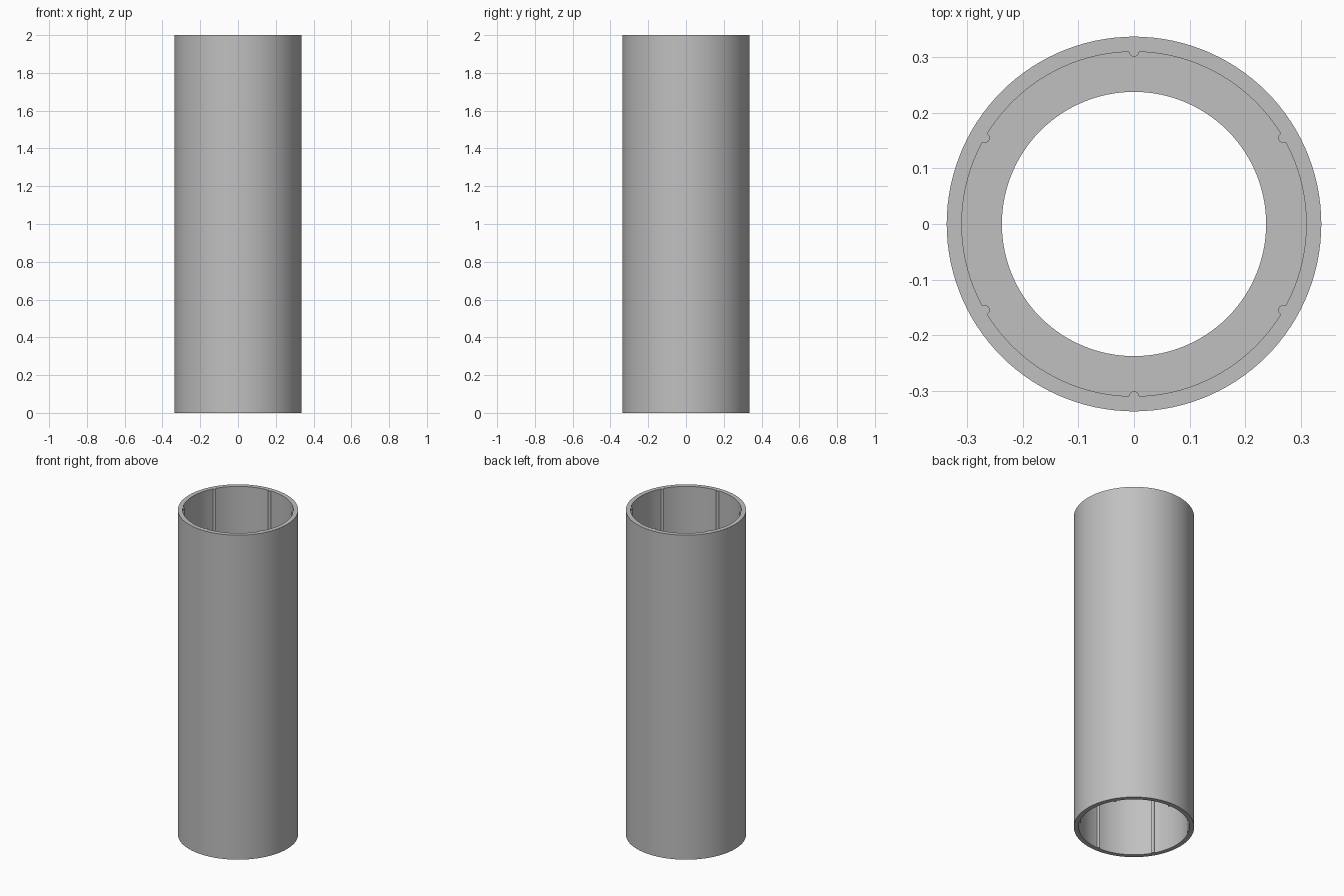
import bpy
import bmesh
from math import radians, sin, cos, sqrt

if "Cube" in bpy.data.objects:
    bpy.data.objects.remove(bpy.data.objects["Cube"], do_unlink=True)

HEIGHT, OUTER, INNER, BORE = 2.0, 0.336, 0.309, 0.237
RIB_HALF_ANGLE, RIB_DEPTH = 1.7, 0.009

grey = bpy.data.materials.new("plain grey")
grey.use_nodes = True
colour = (0.53, 0.53, 0.53, 1)
grey.diffuse_color = colour
grey.node_tree.nodes["Principled BSDF"].inputs["Base Color"].default_value = colour


def tube(name, angles, outer, inner, z0, z1):
    """Hollow extrusion; outer and inner give a radius for each angle."""
    bm = bmesh.new()

    def loop(radius, z):
        return [bm.verts.new((radius(a) * cos(radians(a)), radius(a) * sin(radians(a)), z))
                for a in angles]

    loops = [loop(outer, z0), loop(outer, z1), loop(inner, z1), loop(inner, z0)]
    n = len(angles)
    for k, low in enumerate(loops):
        high = loops[(k + 1) % len(loops)]
        for i in range(n):
            j = (i + 1) % n
            bm.faces.new((low[i], low[j], high[j], high[i]))
    bmesh.ops.recalc_face_normals(bm, faces=bm.faces)
    mesh = bpy.data.meshes.new(name)
    bm.to_mesh(mesh)
    bm.free()
    mesh.materials.append(grey)
    obj = bpy.data.objects.new(name, mesh)
    bpy.context.collection.objects.link(obj)
    bpy.ops.object.select_all(action="DESELECT")
    obj.select_set(True)
    bpy.context.view_layer.objects.active = obj
    bpy.ops.object.shade_smooth_by_angle(angle=radians(25))
    return obj


def ribbed_wall(a):
    """Inner radius with a small rounded rib in every sixth of the turn."""
    offset = (a % 60) - 30
    bump = max(0.0, 1 - (offset / RIB_HALF_ANGLE) ** 2)
    return INNER - RIB_DEPTH * sqrt(bump)


# Outer tube with six full-length ribs inside
rib_steps = [RIB_HALF_ANGLE * s for s in (-1, -0.85, -0.5, 0, 0.5, 0.85, 1)]
sector = rib_steps + list(range(3, 58, 3))
angles = [30 + 60 * s + a for s in range(6) for a in sector]
tube("ribbed_tube", angles, lambda a: OUTER, ribbed_wall, 0, HEIGHT)

# Stop ring halfway along the bore, sunk slightly into the wall
tube("inner_stop_ring", list(range(0, 360, 3)),
     lambda a: INNER + 0.008, lambda a: BORE, HEIGHT / 2 - 0.04, HEIGHT / 2 + 0.04)
